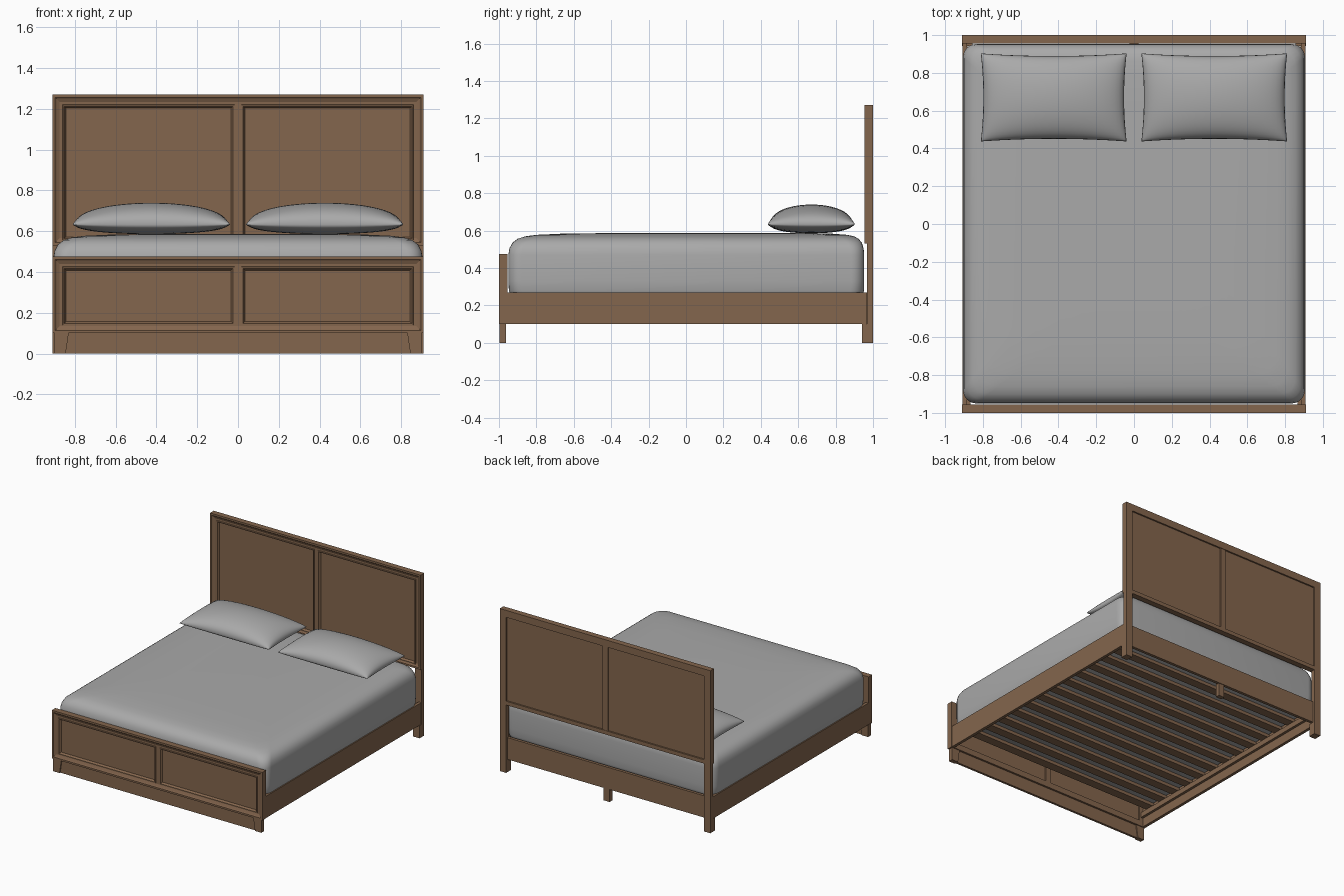
import bpy, bmesh
from math import cos, sin, pi

if "Cube" in bpy.data.objects:
    bpy.data.objects.remove(bpy.data.objects["Cube"])


def material(name, color):
    m = bpy.data.materials.new(name)
    m.use_nodes = True
    m.diffuse_color = color
    m.node_tree.nodes["Principled BSDF"].inputs["Base Color"].default_value = color
    return m


wood = material("brown wood", (0.23, 0.132, 0.074, 1))
linen = material("grey linen", (0.4, 0.4, 0.4, 1))


def finish(name, bm, mat, smooth=False):
    bmesh.ops.recalc_face_normals(bm, faces=bm.faces)
    me = bpy.data.meshes.new(name)
    bm.to_mesh(me)
    bm.free()
    me.materials.append(mat)
    ob = bpy.data.objects.new(name, me)
    bpy.context.collection.objects.link(ob)
    if smooth:
        me.shade_smooth()
    return ob


def box(name, x, y, z, taper=0):
    """Box from (min, max) ranges; taper pulls in the inner bottom edge of a leg."""
    bm = bmesh.new()
    bmesh.ops.create_cube(bm, size=1)
    for v in bm.verts:
        low = v.co.z < 0
        v.co = [r[c > 0] for r, c in zip((x, y, z), v.co)]
        if low and taper and abs(v.co.x) < max(map(abs, x)) - 0.001:
            v.co.x += taper if v.co.x > 0 else -taper
    return finish(name, bm, wood)


def loft(bm, rings):
    """Bridge successive closed rings of points."""
    rows = [[bm.verts.new(p) for p in r] for r in rings]
    n = len(rows[0])
    for a, b in zip(rows, rows[1:]):
        for i in range(n):
            j = (i + 1) % n
            bm.faces.new((a[i], a[j], b[j], b[i]))
    return rows


def moulding(name, x, z, profile):
    """Mitred rectangular trim; the profile lists (inset, y)."""
    bm = bmesh.new()
    loft(bm, [[(x[0] + i, y, z[0] + i), (x[1] - i, y, z[0] + i),
               (x[1] - i, y, z[1] - i), (x[0] + i, y, z[1] - i)]
              for i, y in profile + profile[:1]])
    finish(name, bm, wood)


W = 0.91


def board(name, y0, y1, z0, z1, bottom, post_foot):
    """Framed board with two recessed panels and trim on the front."""
    f, back, post = y0 + 0.012, y1, 0.055
    for side, s in (("left", 1), ("right", -1)):
        xs = sorted((s * W, s * (W - post)))
        box(f"{name}_{side}_post", xs, (f, back), (post_foot, z1))
        px = sorted((s * 0.022, s * (W - post)))
        pz = (z0 + bottom, z1 - post)
        box(f"{name}_{side}_panel", px, (f + 0.010, back - 0.012), pz)
        moulding(f"{name}_{side}_panel_trim", px, pz,
                 [(-0.006, f), (-0.004, f - 0.006), (0.003, f - 0.006),
                  (0.012, f + 0.010)])
    inner = (post - W, W - post)
    box(f"{name}_top_rail", inner, (f, back), (z1 - post, z1))
    box(f"{name}_bottom_rail", inner, (f, back), (z0, z0 + bottom))
    box(f"{name}_centre_stile", (-0.022, 0.022), (f, back - 0.003),
        (z0 + bottom, z1 - post))
    moulding(f"{name}_rim", (-W, W), (z0, z1),
             [(0, f), (0, y0), (0.014, y0), (0.02, y0 + 0.005), (0.036, f)])


# Headboard and footboard
board("headboard", 0.955, 1, 0.53, 1.27, 0.03, 0)
board("footboard", -1, -0.955, 0.1, 0.475, 0.045, 0.1)

# Legs, apron and rails
for side, s in (("left", 1), ("right", -1)):
    box(f"front_{side}_leg", sorted((s * 0.83, s * 0.9)), (-0.997, -0.962),
        (0, 0.1), taper=0.015)
    box(f"back_{side}_leg", sorted((s * 0.855, s * W)), (0.942, 0.998), (0, 0.1))
    box(f"{side}_side_rail", sorted((s * 0.885, s * 0.908)), (-0.97, 0.965), (0.1, 0.27))
    box(f"{side}_slat_ledge", sorted((s * 0.865, s * 0.885)), (-0.955, 0.94), (0.17, 0.21))
box("front_apron", (-0.85, 0.85), (-0.988, -0.97), (0, 0.1))
box("head_rail", (-0.856, 0.856), (0.962, 0.985), (0.1, 0.27))
box("centre_support_leg", (-0.025, 0.025), (0.945, 0.98), (0, 0.2))

# Slats
COUNT = 13
for i in range(COUNT):
    y = -0.86 + i * 1.72 / (COUNT - 1)
    box(f"slat_{i + 1}", (-0.88, 0.88), (y - 0.035, y + 0.035), (0.21, 0.235))


# Mattress: rounded rectangles stacked along a soft edge profile
def rounded_ring(inset, z, radius=0.07, steps=6):
    hx, y0, y1 = 0.905 - inset, -0.95 + inset, 0.953 - inset * 0.6
    r = radius + inset * 0.3
    pts = []
    for k, (cx, cy) in enumerate(((hx - r, y1 - r), (r - hx, y1 - r),
                                  (r - hx, y0 + r), (hx - r, y0 + r))):
        for t in range(steps + 1):
            a = (k + t / steps) * pi / 2
            pts.append((cx + r * cos(a), cy + r * sin(a), z))
    return pts


bm = bmesh.new()
rows = loft(bm, [rounded_ring(i, z) for i, z in (
    (0.03, 0.237), (0.012, 0.25), (0.003, 0.28), (0, 0.33), (0, 0.47),
    (0.006, 0.505), (0.022, 0.535), (0.05, 0.556), (0.09, 0.569),
    (0.15, 0.577), (0.28, 0.583), (0.5, 0.586))])
bm.faces.new(rows[0])
bm.faces.new(rows[-1])
finish("mattress", bm, linen, smooth=True)


# Pillows: pinched cushions with a seam and pointed corners
def pillow(name, cx):
    bm = bmesh.new()
    n = 24
    for height in (0.107, -0.047):
        grid = []
        for j in range(n + 1):
            row = []
            for i in range(n + 1):
                u, v = -cos(pi * i / n), -cos(pi * j / n)
                x = cx + 0.386 * u * (1 - 0.035 * (1 - v * v))
                y = 0.67 + 0.233 * v * (1 - 0.06 * (1 - u * u))
                swell = max(0, (1 - u * u) * (1 - v * v)) ** 0.5
                z = 0.632 + height * swell ** 0.85
                row.append(bm.verts.new((x, y, z)))
            grid.append(row)
        for j in range(n):
            for i in range(n):
                bm.faces.new((grid[j][i], grid[j][i + 1],
                              grid[j + 1][i + 1], grid[j + 1][i]))
    bmesh.ops.remove_doubles(bm, verts=bm.verts, dist=0.0005)
    finish(name, bm, linen, smooth=True)


pillow("left_pillow", 0.425)
pillow("right_pillow", -0.425)
